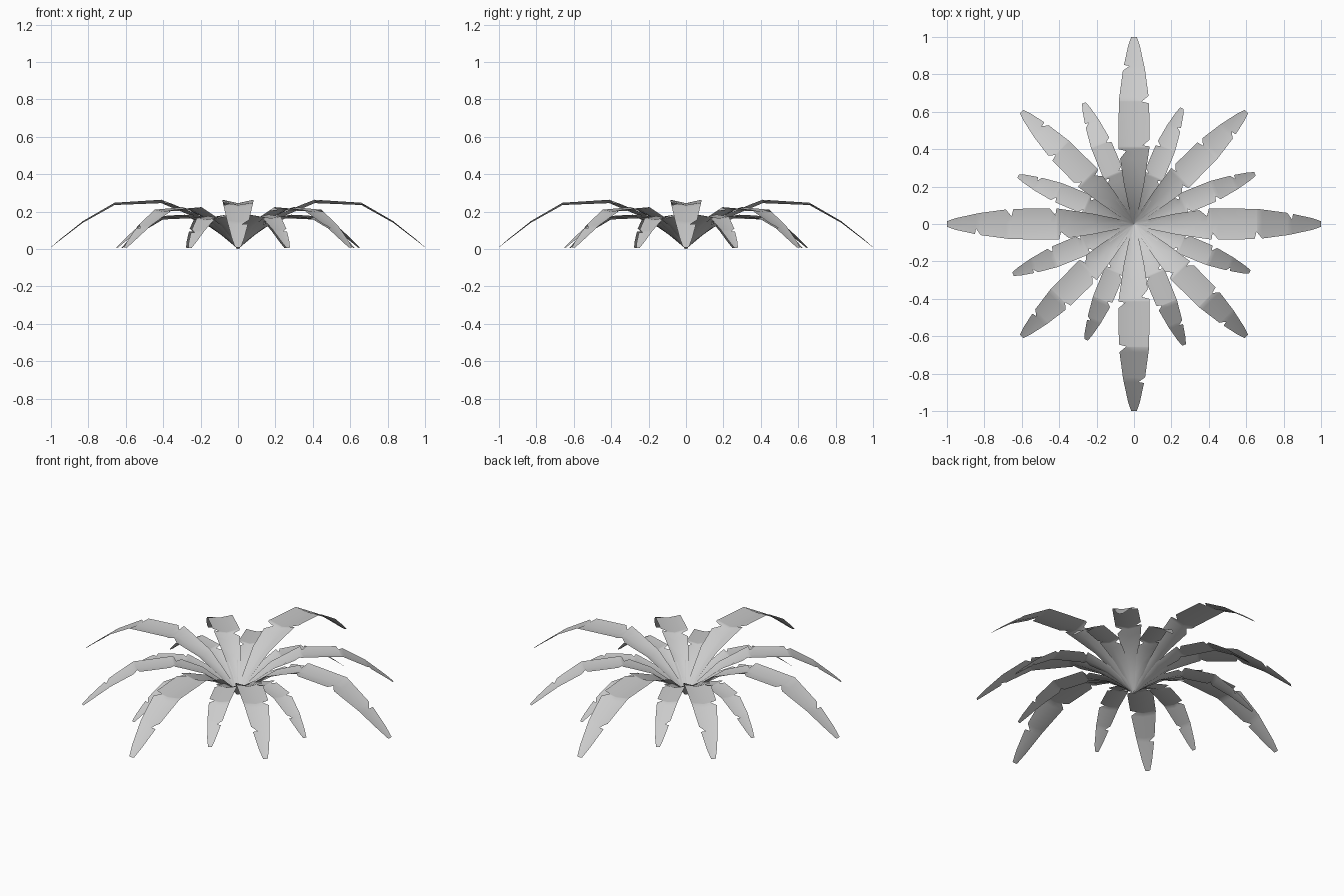
import bpy
import bmesh
from math import sin, cos, radians

if "Cube" in bpy.data.objects:
    bpy.data.objects.remove(bpy.data.objects["Cube"])

# Arching rib profile: radius, height, half width, upward fold of the blade
PROFILE = [(0.0, 0.0, 0.010, 0.3), (0.09, 0.075, 0.028, 0.45),
           (0.22, 0.165, 0.055, 0.4), (0.41, 0.245, 0.083, 0.22),
           (0.66, 0.235, 0.081, 0.15), (0.83, 0.140, 0.058, 0.15),
           (0.95, 0.048, 0.032, 0.15), (1.0, 0.008, 0.015, 0.1)]

# Torn notches: start, deepest radius, end, remaining half width
NOTCH_A = [(0.35, 0.39, 0.40, 0.042), (0.82, 0.845, 0.85, 0.024)]
NOTCH_B = [(0.415, 0.42, 0.45, 0.048), (0.645, 0.655, 0.685, 0.040)]


def sample(r):
    """Interpolate height, width and fold along the rib."""
    for a, b in zip(PROFILE, PROFILE[1:]):
        if r <= b[0]:
            t = (r - a[0]) / (b[0] - a[0])
            return [a[i] + (b[i] - a[i]) * t for i in (1, 2, 3)]
    return list(PROFILE[-1][1:])


def leaf(name, angle, size, flip):
    bm = bmesh.new()
    ca, sa = cos(radians(angle)), sin(radians(angle))

    def vert(r, side, z):
        return bm.verts.new((size * (r * ca - side * sa),
                             size * (r * sa + side * ca), size * z))

    # Both halves share the rib stations
    notches = NOTCH_A + NOTCH_B
    stations = sorted({p[0] for p in PROFILE} | {r for n in notches for r in n[:3]})
    rib = [vert(r, 0, sample(r)[0]) for r in stations]
    for side, cuts in ((flip, NOTCH_A), (-flip, NOTCH_B)):
        edge = []
        for r in stations:
            z, w, fold = sample(r)
            for start, deep, end, left in cuts:
                if start < r < end:
                    w_in = left
                    k = (r - start) / (deep - start) if r <= deep else (end - r) / (end - deep)
                    w += (w_in - w) * k
            edge.append(vert(r, side * w, z + fold * w))
        for i in range(len(stations) - 1):
            quad = (rib[i], rib[i + 1], edge[i + 1], edge[i])
            bm.faces.new(quad if side > 0 else quad[::-1])
    for f in bm.faces:
        f.smooth = True
    mesh = bpy.data.meshes.new(name)
    bm.to_mesh(mesh)
    bm.free()
    bpy.context.collection.objects.link(bpy.data.objects.new(name, mesh))


# Four identical quarters, each with one large, one medium and two small leaves
for q in range(4):
    turn = 90 * q
    leaf(f"large_leaf_{q}", turn, 1.0, 1)
    leaf(f"medium_leaf_{q}", turn + 45, 0.85, -1)
    leaf(f"small_leaf_a_{q}", turn + 22.5, 0.70, 1)
    leaf(f"small_leaf_b_{q}", turn + 67.5, 0.67, -1)
